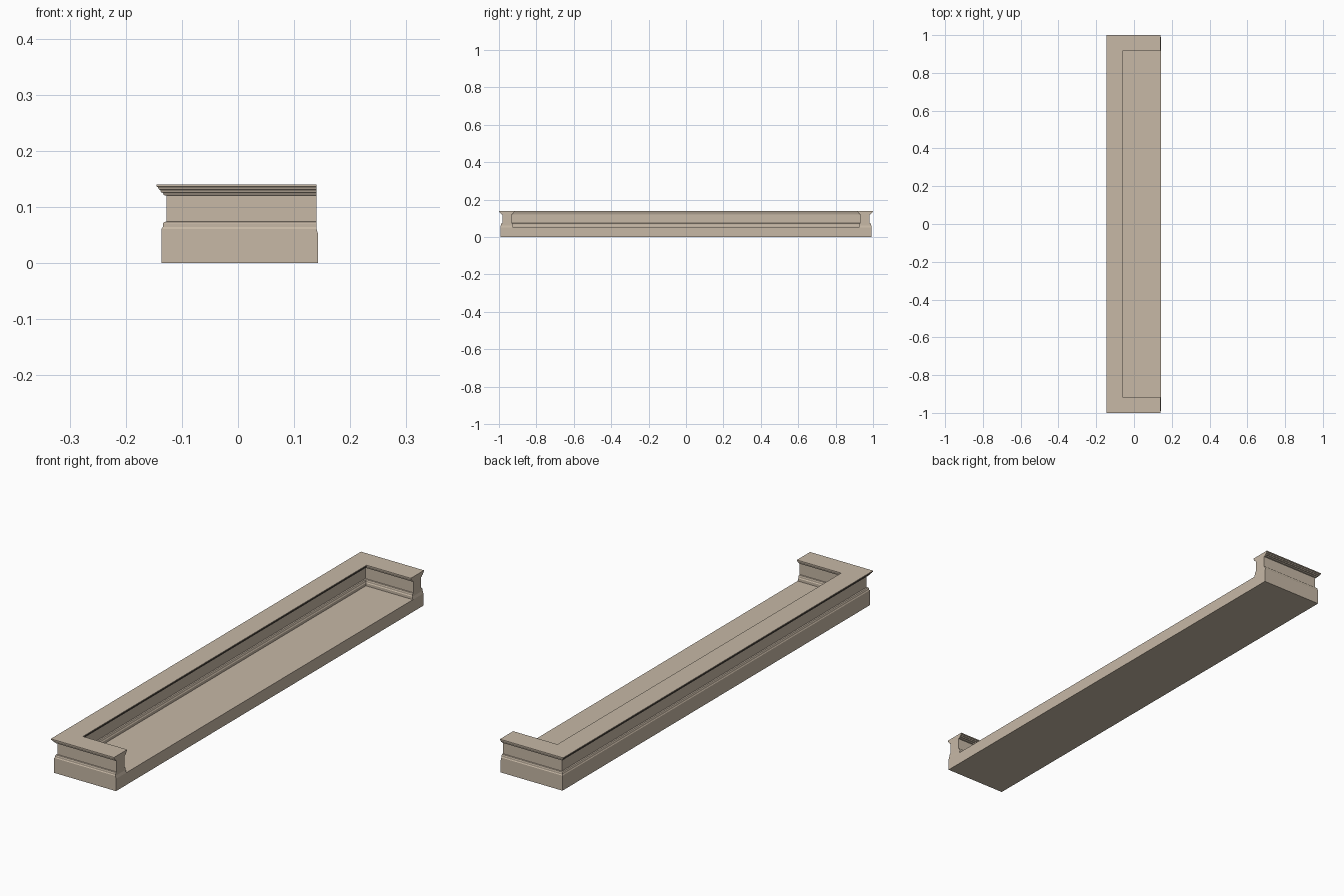
import bpy, bmesh

if "Cube" in bpy.data.objects:
    bpy.data.objects.remove(bpy.data.objects["Cube"])

stone = bpy.data.materials.new("tan_stone")
stone.diffuse_color = (0.57, 0.48, 0.38, 1)
stone.use_nodes = True
stone.node_tree.nodes["Principled BSDF"].inputs["Base Color"].default_value = stone.diffuse_color

X_END, X_FRONT = 0.14, 0.143      # open side: wall ends and slab face
CX, CY = -0.1025, 0.9575          # wall centre line
BASE = 0.0335                     # half width of the wall base
FLOOR = 0.05


def finish(name, bm):
    bmesh.ops.recalc_face_normals(bm, faces=bm.faces)
    me = bpy.data.meshes.new(name)
    bm.to_mesh(me)
    bm.free()
    me.materials.append(stone)
    ob = bpy.data.objects.new(name, me)
    bpy.context.collection.objects.link(ob)
    return ob


# base slab
bm = bmesh.new()
bmesh.ops.create_cube(bm, size=1)
x0, y0 = CX - BASE, CY + BASE
for v in bm.verts:
    v.co = (x0 if v.co.x < 0 else X_FRONT,
            y0 if v.co.y > 0 else -y0,
            FLOOR if v.co.z > 0 else 0)
finish("base_slab", bm)

# moulded wall: symmetric profile swept round three sides with mitred corners
half = [(BASE, FLOOR), (BASE, 0.061), (0.0315, 0.064), (0.0315, 0.070),
        (0.0295, 0.073), (0.0245, 0.074), (0.0245, 0.120),
        (0.0300, 0.121), (0.0310, 0.125), (0.0345, 0.126),
        (0.0360, 0.130), (0.0385, 0.131), (0.0400, 0.135),
        (0.0425, 0.136), (0.0425, 0.140)]
profile = half + [(-o, z) for o, z in reversed(half)]

bm = bmesh.new()
rings = []
for end, side in ((1, -1), (0, -1), (0, 1), (1, 1)):
    ring = []
    for o, z in profile:
        x = (X_FRONT if z < 0.057 else X_END) if end else CX - o
        ring.append(bm.verts.new((x, side * (CY + o), z)))
    rings.append(ring)
n = len(profile)
for a, b in zip(rings, rings[1:]):
    for i in range(n):
        j = (i + 1) % n
        bm.faces.new((a[i], a[j], b[j], b[i]))
# end caps made of level strips
for ring in (rings[0], rings[-1]):
    for i in range(len(half) - 1):
        bm.faces.new((ring[i], ring[i + 1], ring[n - 2 - i], ring[n - 1 - i]))
finish("moulded_wall", bm)
